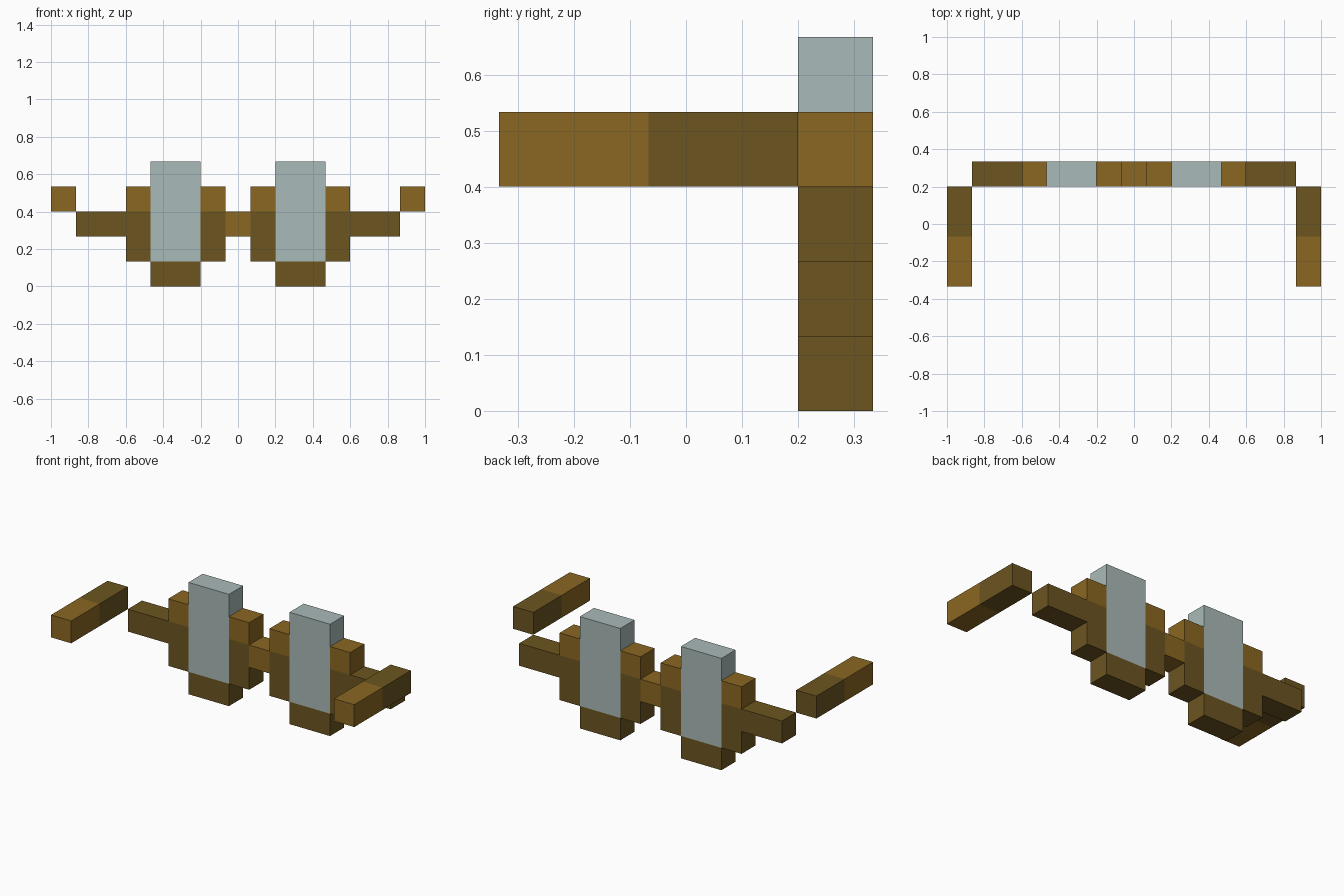
import bpy

if "Cube" in bpy.data.objects:
    bpy.data.objects.remove(bpy.data.objects["Cube"])

U = 2 / 15  # size of one block


def material(name, rgb):
    m = bpy.data.materials.new(name)
    m.diffuse_color = (*rgb, 1)
    m.use_nodes = True
    m.node_tree.nodes["Principled BSDF"].inputs["Base Color"].default_value = m.diffuse_color
    return m


light = material("light_brown", (0.258, 0.136, 0.016))
dark = material("dark_brown", (0.150, 0.089, 0.0144))
glass = material("pale_glass", (0.397, 0.491, 0.479))


def box(name, mat, x, z, y=(1.5, 2.5)):
    """Flat-shaded box from (min, max) ranges given in blocks."""
    bpy.ops.mesh.primitive_cube_add(
        size=1, location=[sum(r) / 2 * U for r in (x, y, z)])
    ob = bpy.context.object
    ob.name = name
    for v in ob.data.vertices:
        for i, r in enumerate((x, y, z)):
            v.co[i] *= (r[1] - r[0]) * U
    ob.data.materials.append(mat)


# Nose bridge
box("bridge", light, (-0.5, 0.5), (2, 3))

# Parts of one half: name, material, x range, z range, optional y range
half = [
    ("lens", glass, (1.5, 3.5), (1, 5)),
    ("lower_rim", dark, (1.5, 3.5), (0, 1)),
    ("inner_rim", dark, (0.5, 1.5), (1, 3)),
    ("inner_rim_top", light, (0.5, 1.5), (3, 4)),
    ("outer_rim", dark, (3.5, 4.5), (1, 3)),
    ("outer_rim_top", light, (3.5, 4.5), (3, 4)),
    ("hinge_bar", dark, (4.5, 6.5), (2, 3)),
    ("temple_rear", dark, (6.5, 7.5), (3, 4), (-0.5, 1.5)),
    ("temple_tip", light, (6.5, 7.5), (3, 4), (-2.5, -0.5)),
]

# Both halves, mirrored across x
for side, s in (("right", 1), ("left", -1)):
    for name, mat, x, *rest in half:
        box(f"{name}_{side}", mat, sorted(s * v for v in x), *rest)
